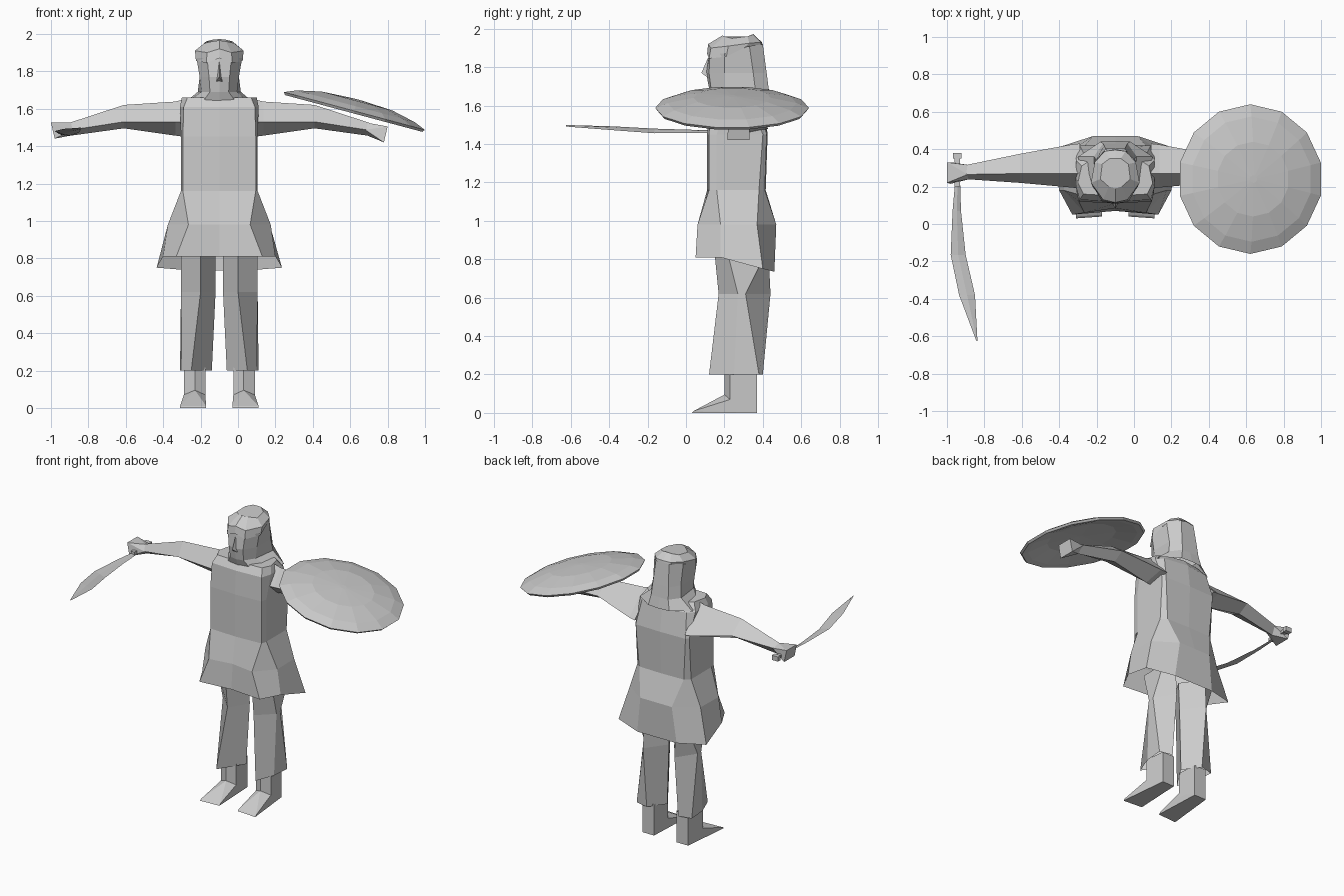
import bpy, bmesh, math
from mathutils import Matrix

CX = -0.1  # the body's plane of symmetry

cloth = bpy.data.materials.new("plain_grey")
cloth.diffuse_color = (0.6, 0.6, 0.6, 1)


def finish(name, bm):
    bmesh.ops.recalc_face_normals(bm, faces=bm.faces)
    mesh = bpy.data.meshes.new(name)
    bm.to_mesh(mesh)
    bm.free()
    mesh.materials.append(cloth)
    obj = bpy.data.objects.new(name, mesh)
    bpy.context.collection.objects.link(obj)
    return obj


def loft(name, rings, matrix=None, first=True, last=True):
    """Skin a stack of equal-length closed rings, capping the chosen ends."""
    bm = bmesh.new()
    rows = [[bm.verts.new(p) for p in ring] for ring in rings]
    n = len(rows[0])
    for a, b in zip(rows, rows[1:]):
        for i in range(n):
            j = (i + 1) % n
            bm.faces.new((a[i], a[j], b[j], b[i]))
    if first:
        bm.faces.new(rows[0][::-1])
    if last:
        bm.faces.new(rows[-1])
    if matrix:
        bm.transform(matrix)
    return finish(name, bm)


def hull(name, points):
    bm = bmesh.new()
    for p in points:
        bm.verts.new(p)
    bmesh.ops.convex_hull(bm, input=bm.verts)
    return finish(name, bm)


def sym(half, z=None):
    """Full ring from a half outline running front centre to back centre."""
    pts = [(p[0], p[1], p[2] if len(p) > 2 else z) for p in half]
    return ([(CX + x, y, h) for x, y, h in pts]
            + [(CX - x, y, h) for x, y, h in pts[-2:0:-1]])


# Tunic: boxy chest over a flared skirt that is open below
loft("tunic", [
    sym([(0, .07, .81), (.23, .05, .81), (.30, .18, .81), (.335, .40, .75),
         (.15, .46, .735), (0, .46, .735)]),
    sym([(0, .085), (.165, .06), (.275, .18), (.27, .37), (.12, .47), (0, .47)], 0.98),
    sym([(0, .11), (.195, .12), (.205, .16), (.205, .38), (.17, .41), (0, .415)], 1.16),
    sym([(0, .11), (.195, .12), (.205, .16), (.205, .40), (.19, .42), (0, .425)], 1.45),
    sym([(0, .12), (.19, .13), (.21, .20), (.21, .34), (.17, .38), (0, .405)], 1.61),
    sym([(0, .15), (.17, .16), (.20, .22), (.18, .31), (.12, .35), (0, .37)], 1.66),
], first=False)

# Head wrapped in a scarf that spreads over the shoulders
loft("head_and_scarf", [
    sym([(0, .15), (.10, .16), (.17, .25), (.20, .36), (.08, .44), (0, .445)], 1.62),
    sym([(0, .12), (.05, .13), (.095, .2), (.115, .36), (.065, .43), (0, .43)], 1.69),
    sym([(0, .105), (.055, .12), (.105, .2), (.105, .35), (.06, .42), (0, .42)], 1.77),
    sym([(0, .12, 1.87), (.065, .125, 1.87), (.122, .2, 1.87), (.11, .33, 1.91),
         (.05, .40, 1.92), (0, .40, 1.92)]),
], first=False, last=False)
hull("nose", [(CX, .08, 1.77), (CX, .115, 1.85), (CX - .02, .12, 1.74),
              (CX + .02, .12, 1.74), (CX, .15, 1.74)])

# Wrapped cap, its brim rising towards the back
loft("cap", [
    sym([(0, .11, 1.87), (.07, .12, 1.845), (.125, .21, 1.855), (.115, .30, 1.90),
         (.06, .39, 1.915), (0, .40, 1.915)]),
    sym([(0, .115, 1.92), (.065, .13, 1.90), (.13, .22, 1.91), (.11, .33, 1.925),
         (.055, .39, 1.93), (0, .395, 1.93)]),
    sym([(0, .19, 1.965), (.035, .20, 1.96), (.08, .24, 1.95), (.07, .32, 1.96),
         (.03, .35, 1.97), (0, .35, 1.972)]),
], first=False)

# Limbs, mirrored about the body
for side, s in (("left", 1), ("right", -1)):
    def at(pts):
        return [(CX + s * x, y, z) for x, y, z in pts]

    # sleeve, a four-sided section: front, top, back, bottom
    loft(side + "_sleeve", [
        at([(x, y0, z0), (x, yt, zt), (x, y1, z1), (x, yb, zb)])
        for x, y0, z0, yt, zt, y1, z1, yb, zb in (
            (.19, .19, 1.53, .27, 1.65, .43, 1.48, .28, 1.45),
            (.235, .195, 1.53, .27, 1.638, .425, 1.485, .28, 1.456),
            (.51, .22, 1.53, .27, 1.62, .375, 1.54, .30, 1.495),
            (.80, .24, 1.485, .265, 1.525, .315, 1.505, .28, 1.455))],
        first=False, last=False)

    # fist, the sword hand held a little higher
    up = .01 - .01 * s
    hull(side + "_hand", at([
        (.78, .24, 1.487), (.78, .315, 1.505), (.79, .265, 1.525), (.79, .28, 1.457),
        (.88, .215, 1.42 + up), (.88, .33, 1.42 + up),
        (.90, .22, 1.505 + up), (.90, .33, 1.505 + up)]))

    # trouser leg: front ridge, two outer points, back ridge, inner ridge
    loft(side + "_trouser_leg", [
        at([(x, y, z) for x, y in ring]) for z, ring in (
            (.20, ((.15, .12), (.20, .25), (.21, .38), (.12, .40), (.04, .29))),
            (.62, ((.10, .17), (.205, .27), (.205, .31), (.12, .44), (.02, .30))),
            (.82, ((.10, .15), (.205, .22), (.205, .41), (.12, .43), (.02, .29))))],
        first=False, last=False)

    # ankle and pointed shoe
    loft(side + "_ankle", [
        at([(.075, .23, z), (.13, .20, z), (.19, .23, z), (.175, .37, z), (.085, .37, z)])
        for z in (.04, .215)], first=False, last=False)
    hull(side + "_shoe", at([
        (.07, .04, 0), (.21, .03, 0), (.07, .05, .01), (.21, .04, .01),
        (.13, .20, .095), (.075, .23, .07), (.19, .23, .07),
        (.085, .37, 0), (.175, .37, 0), (.085, .37, .06), (.175, .37, .06)]))

# Round domed shield, hollow beneath, tilted outwards
rings = []
for r, z in ((.02, .035), (.22, .027), (.35, -.008), (.39, -.014), (.4, 0),
             (.335, .026), (.20, .055), (.02, .064)):
    rings.append([(r * math.sin(math.tau * i / 14), r * math.cos(math.tau * i / 14), z)
                  for i in range(14)])
loft("shield", rings, Matrix.Translation((.622, .24, 1.588))
     @ Matrix.Rotation(math.radians(15), 4, 'Y'))

# Curved blade, rolled so its left edge sits higher
blade = []
for xa, xb, y, z, roll in ((-.955, -.93, .24, 1.465, .004), (-.97, -.925, .07, 1.465, .008),
                           (-.98, -.90, -.165, 1.468, .012), (-.935, -.85, -.38, 1.482, .010),
                           (-.843, -.837, -.625, 1.495, .001)):
    xm = (xa + xb) / 2
    blade.append([(xa, y, z + roll), (xm, y, z + .004), (xb, y, z - roll), (xm, y, z - .004)])
loft("sword_blade", blade)

# Sword grip and pommel
for name, w, y0, y1 in (("sword_grip", .014, .20, .36), ("sword_pommel", .023, .35, .38)):
    loft(name, [[(-.945 + a * w, y, 1.475 + b * w * .7)
                 for a, b in ((-1, -1), (1, -1), (1, 1), (-1, 1))] for y in (y0, y1)])
